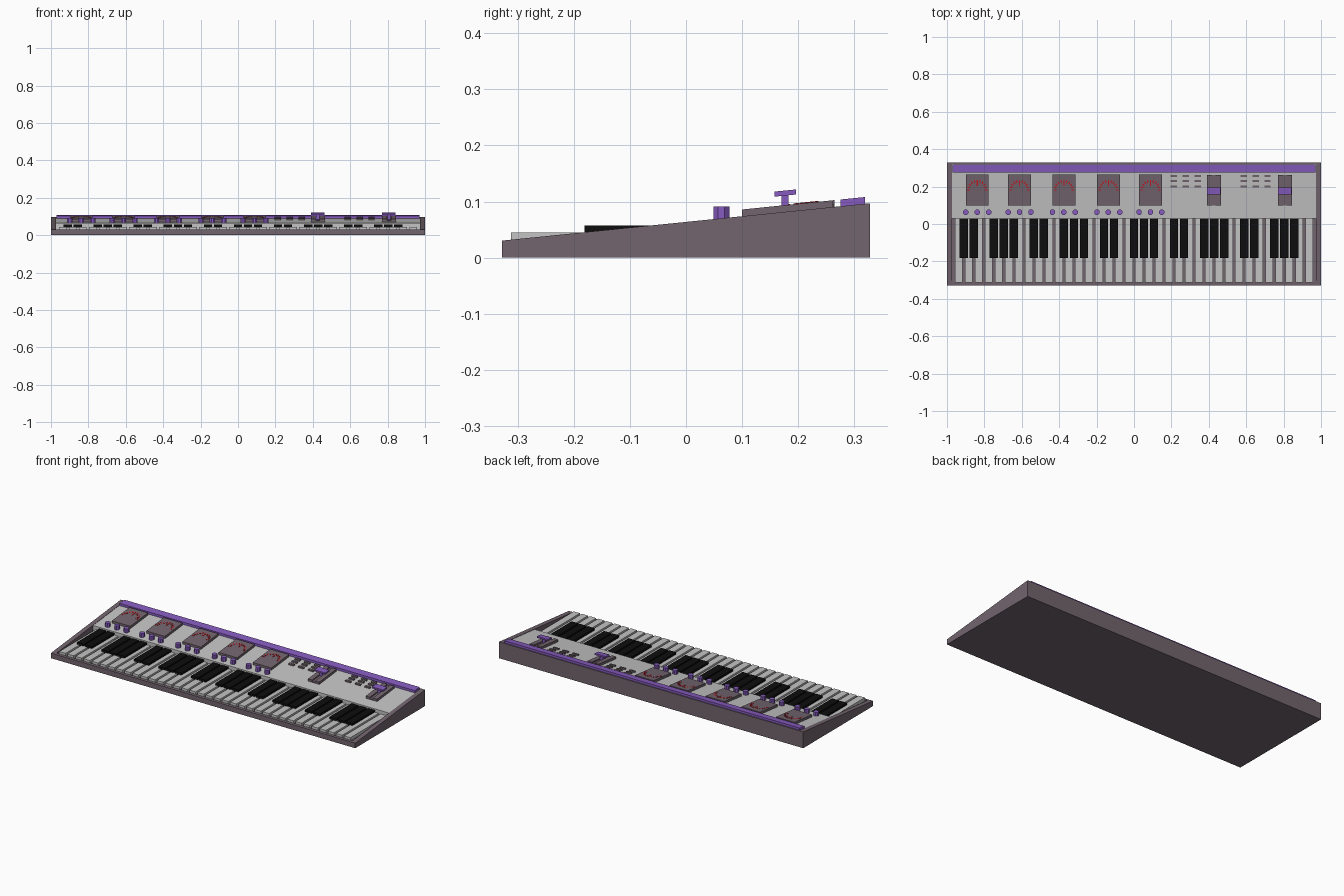
import bpy, bmesh, math

cube = bpy.data.objects.get("Cube")
if cube:
    bpy.data.objects.remove(cube, do_unlink=True)


def material(name, r, g, b):
    m = bpy.data.materials.new(name)
    m.use_nodes = True
    m.diffuse_color = (r, g, b, 1)
    m.node_tree.nodes["Principled BSDF"].inputs["Base Color"].default_value = (r, g, b, 1)
    return m


MAUVE = material("mauve_grey", 0.17, 0.13, 0.155)
GREY = material("light_grey", 0.55, 0.55, 0.55)
BLACK = material("black", 0.004, 0.004, 0.004)
PURPLE = material("purple", 0.24, 0.105, 0.52)
RED = material("red", 0.55, 0.01, 0.015)


def slope(y):
    """Height of the sloping case top."""
    return 0.0637 + 0.1015 * y


def rect(x0, x1, y0, y1):
    return [(x0, y0), (x1, y0), (x1, y1), (x0, y1)]


def ngon(cx, cy, r, n):
    return [(cx + r * math.cos(math.tau * (i + 0.5) / n),
             cy + r * math.sin(math.tau * (i + 0.5) / n)) for i in range(n)]


def build(name, outlines, low, high, mat, tilted=False):
    """Prisms from plan outlines; tilted ones follow the sloping top."""
    bm = bmesh.new()
    for pts in outlines:
        rings = [[bm.verts.new((x, y, h + (slope(y) if tilted else 0))) for x, y in pts]
                 for h in (low, high)]
        bm.faces.new(rings[0][::-1])
        bm.faces.new(rings[1])
        for i in range(len(pts)):
            j = (i + 1) % len(pts)
            bm.faces.new((rings[0][i], rings[0][j], rings[1][j], rings[1][i]))
    return finish(name, bm, mat)


def extrude_x(name, profile, x0, x1, mat):
    """Side profile (y, z) swept from x0 to x1."""
    bm = bmesh.new()
    face = bm.faces.new([bm.verts.new((x0, y, z)) for y, z in profile])
    out = bmesh.ops.extrude_face_region(bm, geom=[face])
    verts = [v for v in out["geom"] if isinstance(v, bmesh.types.BMVert)]
    bmesh.ops.translate(bm, verts=verts, vec=(x1 - x0, 0, 0))
    return finish(name, bm, mat)


def finish(name, bm, mat):
    bmesh.ops.recalc_face_normals(bm, faces=bm.faces)
    mesh = bpy.data.meshes.new(name)
    bm.to_mesh(mesh)
    bm.free()
    mesh.materials.append(mat)
    obj = bpy.data.objects.new(name, mesh)
    bpy.context.collection.objects.link(obj)
    return obj


# Case: two wedge cheeks and a tray between them
D, INNER, BED, SPLIT = 0.328, 0.973, 0.025, 0.03
cheek = [(-D, 0), (D, 0), (D, slope(D)), (-D, slope(-D))]
extrude_x("right_cheek", cheek, -1, -INNER, MAUVE)
extrude_x("left_cheek", cheek, INNER, 1, MAUVE)
tray = [(-D, 0), (D, 0), (D, slope(D)), (0.321, slope(0.321)), (0.321, BED),
        (-0.313, BED), (-0.313, slope(-0.313)), (-D, slope(-D))]
extrude_x("case_tray", tray, -INNER, INNER, MAUVE)

# Control panel
panel = [(SPLIT, BED), (0.321, BED), (0.321, slope(0.321) - 0.002),
         (SPLIT, slope(SPLIT) - 0.002)]
extrude_x("control_panel", panel, -INNER, INNER, GREY)
build("rear_strip", [rect(-0.97, 0.97, 0.275, 0.319)], -0.004, 0.012, PURPLE, True)

# Keys: five octaves and a final note
PITCH, COUNT = 0.0535, 36
left_end = -PITCH * COUNT / 2
white, black = [], []
for k in range(COUNT):
    x = left_end + PITCH * (k + 0.5)
    white.append(rect(x - 0.0205, x + 0.0205, -0.312, SPLIT))
    if k % 7 not in (2, 6) and k < COUNT - 1:
        e = x + PITCH / 2
        black.append(rect(e - 0.0225, e + 0.0225, -0.181, SPLIT))
build("white_keys", white, BED, 0.045, GREY)
build("black_keys", black, 0.04, 0.057, BLACK)

# Dials with tick marks, and three knobs below each
plates, ticks, knobs = [], [], []
for cx in (-0.838, -0.612, -0.375, -0.137, 0.088):
    plates.append(rect(cx - 0.061, cx + 0.061, 0.1, 0.265))
    for i in range(11):
        a = math.pi * i / 10
        c, s = math.cos(a), math.sin(a)
        inner = 0.02 if i == 5 else 0.04
        ticks.append([(cx + r * c - w * s, 0.182 + r * s + w * c)
                      for r, w in ((inner, -0.003), (0.054, -0.003),
                                   (0.054, 0.003), (inner, 0.003))])
    for dx in (-0.061, 0, 0.061):
        knobs.append(ngon(cx + dx, 0.063, 0.0155, 8))
build("dial_plates", plates, -0.004, 0.012, MAUVE, True)
build("dial_ticks", ticks, 0.011, 0.0135, RED, True)
build("knobs", knobs, 0.06, 0.091, PURPLE)

# Button grids
buttons = [rect(x - 0.017, x + 0.017, y - 0.006, y + 0.006)
           for start in (0.212, 0.586) for x in (start, start + 0.064, start + 0.128)
           for y in (0.2, 0.23, 0.257)]
build("buttons", buttons, -0.004, 0.006, MAUVE, True)

# Sliders: base plate, two raised rails with a slot, stem and cap
bases, rails, stems, caps = [], [], [], []
for cx in (0.427, 0.807):
    bases.append(rect(cx - 0.037, cx + 0.037, 0.1, 0.262))
    for s in (-1, 1):
        a, b = sorted((cx + s * 0.01, cx + s * 0.037))
        rails.append(rect(a, b, 0.1, 0.262))
    stems.append(rect(cx - 0.009, cx + 0.009, 0.17, 0.183))
    caps.append(rect(cx - 0.036, cx + 0.036, 0.158, 0.196))
build("slider_bases", bases, -0.004, 0.004, MAUVE, True)
build("slider_rails", rails, 0.004, 0.012, MAUVE, True)
build("slider_stems", stems, 0.004, 0.03, PURPLE, True)
build("slider_caps", caps, 0.029, 0.038, PURPLE, True)
